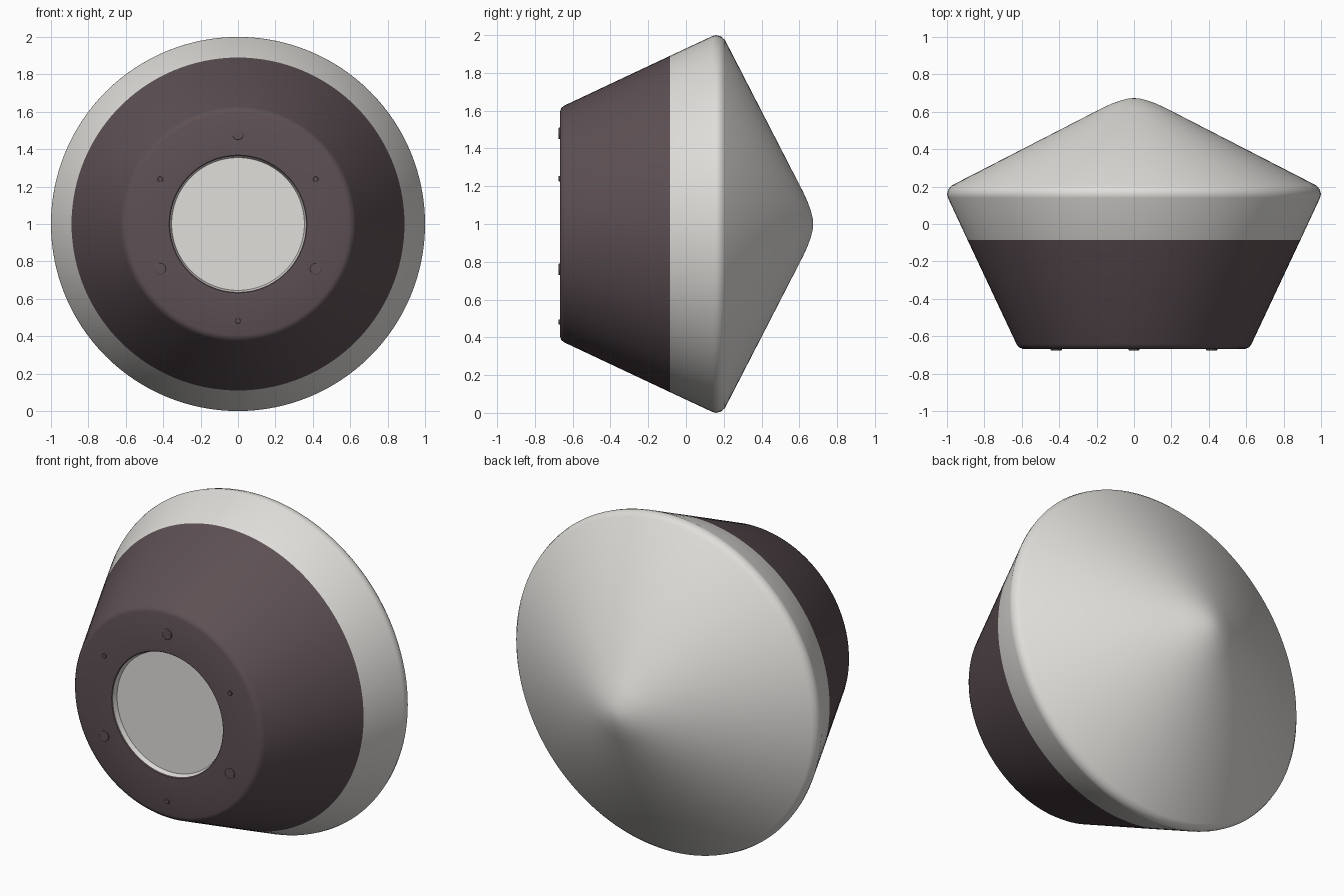
import bpy
import bmesh
import math

if "Cube" in bpy.data.objects:
    bpy.data.objects.remove(bpy.data.objects["Cube"], do_unlink=True)

SEGMENTS = 128


def material(name, colour):
    mat = bpy.data.materials.new(name)
    mat.use_nodes = True
    mat.diffuse_color = colour
    mat.node_tree.nodes["Principled BSDF"].inputs["Base Color"].default_value = colour
    return mat


dark = material("dark plum", (0.11, 0.08, 0.088, 1))
light = material("pale grey", (0.75, 0.735, 0.705, 1))


def lathe(name, profile, mat, centre=(0, 1), segments=SEGMENTS, angle=50):
    """Revolve (radius, y) points, listed front to back, around the y direction."""
    bm = bmesh.new()
    cx, cz = centre
    rings = []
    for r, y in profile:
        if r == 0:
            rings.append([bm.verts.new((cx, y, cz))] * segments)
        else:
            turns = [math.tau * i / segments for i in range(segments)]
            rings.append([bm.verts.new((cx + r * math.cos(a), y, cz + r * math.sin(a)))
                          for a in turns])
    for near, far in zip(rings, rings[1:]):
        for i in range(segments):
            j = (i + 1) % segments
            corners = [near[i], far[i], far[j], near[j]]
            bm.faces.new(list(dict.fromkeys(corners)))
    mesh = bpy.data.meshes.new(name)
    bm.to_mesh(mesh)
    bm.free()
    mesh.materials.append(mat)
    obj = bpy.data.objects.new(name, mesh)
    bpy.context.collection.objects.link(obj)
    bpy.ops.object.select_all(action="DESELECT")
    obj.select_set(True)
    bpy.context.view_layer.objects.active = obj
    bpy.ops.object.shade_smooth_by_angle(angle=math.radians(angle))
    return obj


FRONT = -0.667
SEAM = -0.085

# Dark front housing with a rounded front edge
lathe("front_housing", [(0.363, FRONT + 0.006), (0.368, FRONT), (0.595, FRONT),
                        (0.615, -0.66), (0.628, -0.642), (0.89, SEAM)], dark)

# Pale back shell: flared band, narrow rim and rounded cone
lathe("back_shell", [(0.89, SEAM), (0.995, 0.14), (1.0, 0.16), (0.993, 0.185),
                     (0.975, 0.206), (0.17, 0.62), (0.12, 0.643), (0.07, 0.661),
                     (0.03, 0.671), (0, 0.673)], light)

# Pale disc set back in the front opening
lathe("front_disc", [(0, -0.635), (0.355, -0.635), (0.363, FRONT + 0.006)], light, angle=30)

# Alternating large and small studs around the opening
for k in range(6):
    a = math.radians(90 + 60 * k)
    size = 0.014 if k % 2 else 0.03
    lathe(f"stud_{k + 1}", [(0, FRONT - 0.008), (size * 0.9, FRONT - 0.008),
                            (size, FRONT - 0.006), (size, FRONT + 0.004)], dark,
          centre=(0.48 * math.cos(a), 1 + 0.48 * math.sin(a) * (1.08 if k == 3 else 1)),
          segments=24, angle=30)
